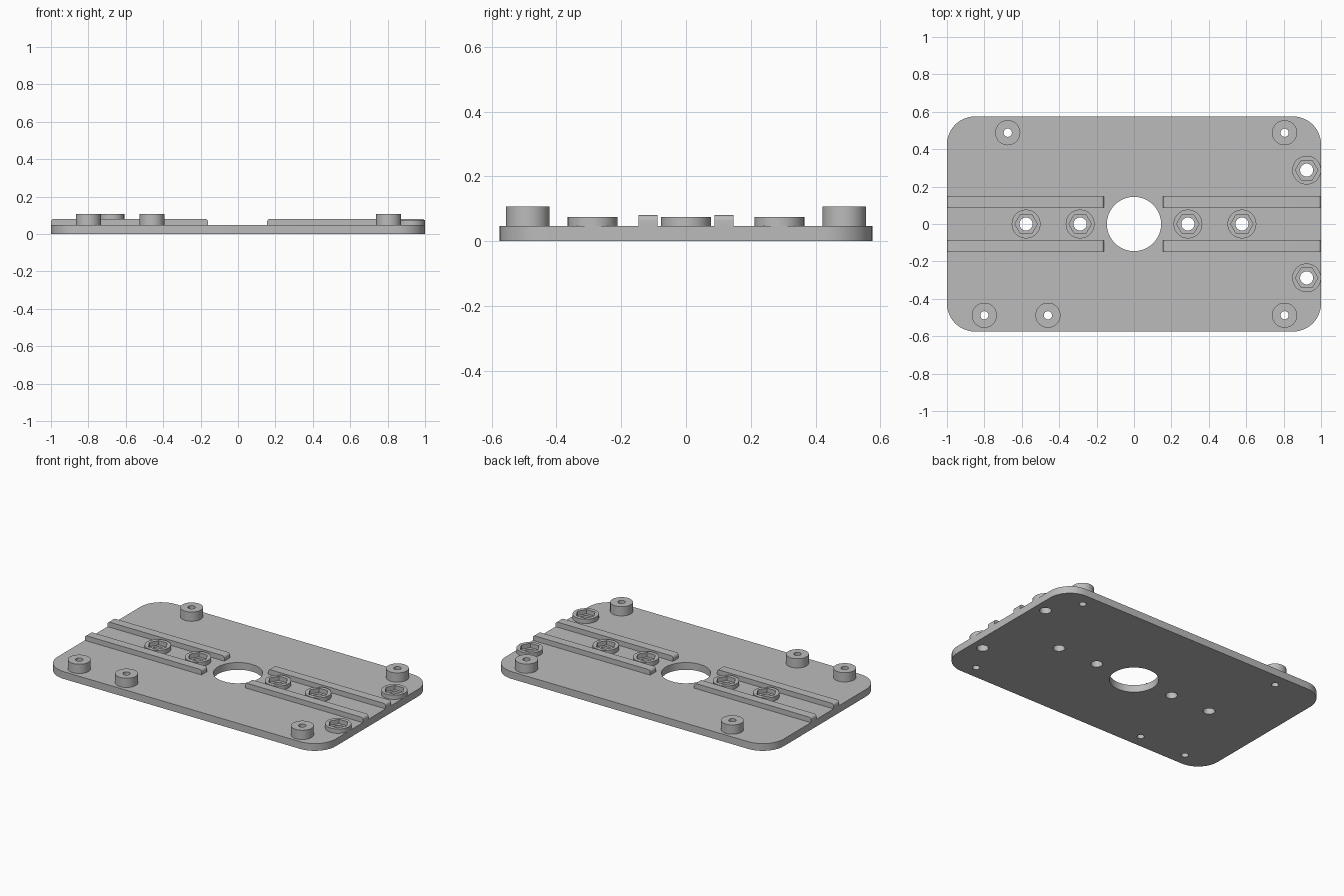
import bpy
import bmesh
from math import cos, sin, pi, radians
from mathutils import Matrix

cube = bpy.data.objects.get("Cube")
if cube:
    bpy.data.objects.remove(cube, do_unlink=True)

PLATE_TOP = 0.047
HALF_X, HALF_Y, CORNER = 1.0, 0.575, 0.15
STANDOFFS = [(-0.675, 0.488), (0.805, 0.488), (-0.8, -0.488), (-0.46, -0.488), (0.805, -0.488)]
NUT_SEATS = [(-0.577, 0), (-0.288, 0), (0.288, 0), (0.577, 0), (0.923, 0.288), (0.923, -0.288)]

grey = bpy.data.materials.new("plain grey")
grey.use_nodes = True
colour = (0.5, 0.5, 0.5, 1)
grey.diffuse_color = colour
grey.node_tree.nodes["Principled BSDF"].inputs["Base Color"].default_value = colour


def arc(cx, cy, r, start, end, steps):
    angles = [start + (end - start) * i / steps for i in range(steps + 1)]
    return [(cx + r * cos(a), cy + r * sin(a)) for a in angles]


def circle(cx, cy, r, sides=48):
    return arc(cx, cy, r, 0, 2 * pi, sides)[:-1]


def prism(name, loops, z0, z1, turn=None):
    """Extrude an outline, with any number of holes, between two heights."""
    bm = bmesh.new()
    edges = []
    for loop in loops:
        verts = [bm.verts.new((x, y, z0)) for x, y in loop]
        edges += [bm.edges.new((v, verts[i - 1])) for i, v in enumerate(verts)]
    bmesh.ops.triangle_fill(bm, use_beauty=True, edges=edges)
    base = list(bm.faces)
    extruded = bmesh.ops.extrude_face_region(bm, geom=base, use_keep_orig=True)["geom"]
    moved = [g for g in extruded if isinstance(g, bmesh.types.BMVert)]
    bmesh.ops.translate(bm, vec=(0, 0, z1 - z0), verts=moved)
    if turn:
        bm.transform(turn)
    bmesh.ops.recalc_face_normals(bm, faces=bm.faces)
    mesh = bpy.data.meshes.new(name)
    bm.to_mesh(mesh)
    bm.free()
    mesh.materials.append(grey)
    obj = bpy.data.objects.new(name, mesh)
    bpy.context.collection.objects.link(obj)
    bpy.ops.object.select_all(action="DESELECT")
    obj.select_set(True)
    bpy.context.view_layer.objects.active = obj
    bpy.ops.object.shade_smooth_by_angle(angle=radians(30))
    return obj


# Base plate with rounded corners, central opening and screw holes
outline = []
for i, (sx, sy) in enumerate([(1, 1), (-1, 1), (-1, -1), (1, -1)]):
    outline += arc(sx * (HALF_X - CORNER), sy * (HALF_Y - CORNER), CORNER,
                   i * pi / 2, (i + 1) * pi / 2, 12)
holes = [circle(0, 0, 0.145, 64)]
holes += [circle(x, y, 0.022, 24) for x, y in STANDOFFS]
holes += [circle(x, y, 0.035, 32) for x, y in NUT_SEATS]
prism("base_plate", [outline] + holes, 0, PLATE_TOP)

# Tall round standoffs
for i, (x, y) in enumerate(STANDOFFS):
    prism(f"standoff_{i + 1}", [circle(x, y, 0.067), circle(x, y, 0.022, 24)], PLATE_TOP, 0.107)

# Low round seats with hexagonal pockets
for i, (x, y) in enumerate(NUT_SEATS):
    prism(f"nut_seat_{i + 1}", [circle(x, y, 0.077), circle(x, y, 0.06, 6)], PLATE_TOP, 0.075)

# Guide rails: side profile with rounded top ends, extruded across y
upright = Matrix.Rotation(pi / 2, 4, "X")
top, fillet = 0.08, 0.016
for side, x0, x1 in (("right", -1.0, -0.16), ("left", 0.155, 1.0)):
    profile = [(x0, PLATE_TOP), (x1, PLATE_TOP)]
    profile += arc(x1 - fillet, top - fillet, fillet, 0, pi / 2, 6)
    profile += arc(x0 + fillet, top - fillet, fillet, pi / 2, pi, 6)
    for row, y in (("front", -0.117), ("back", 0.117)):
        prism(f"{side}_{row}_rail", [profile], -y - 0.029, -y + 0.029, upright)
